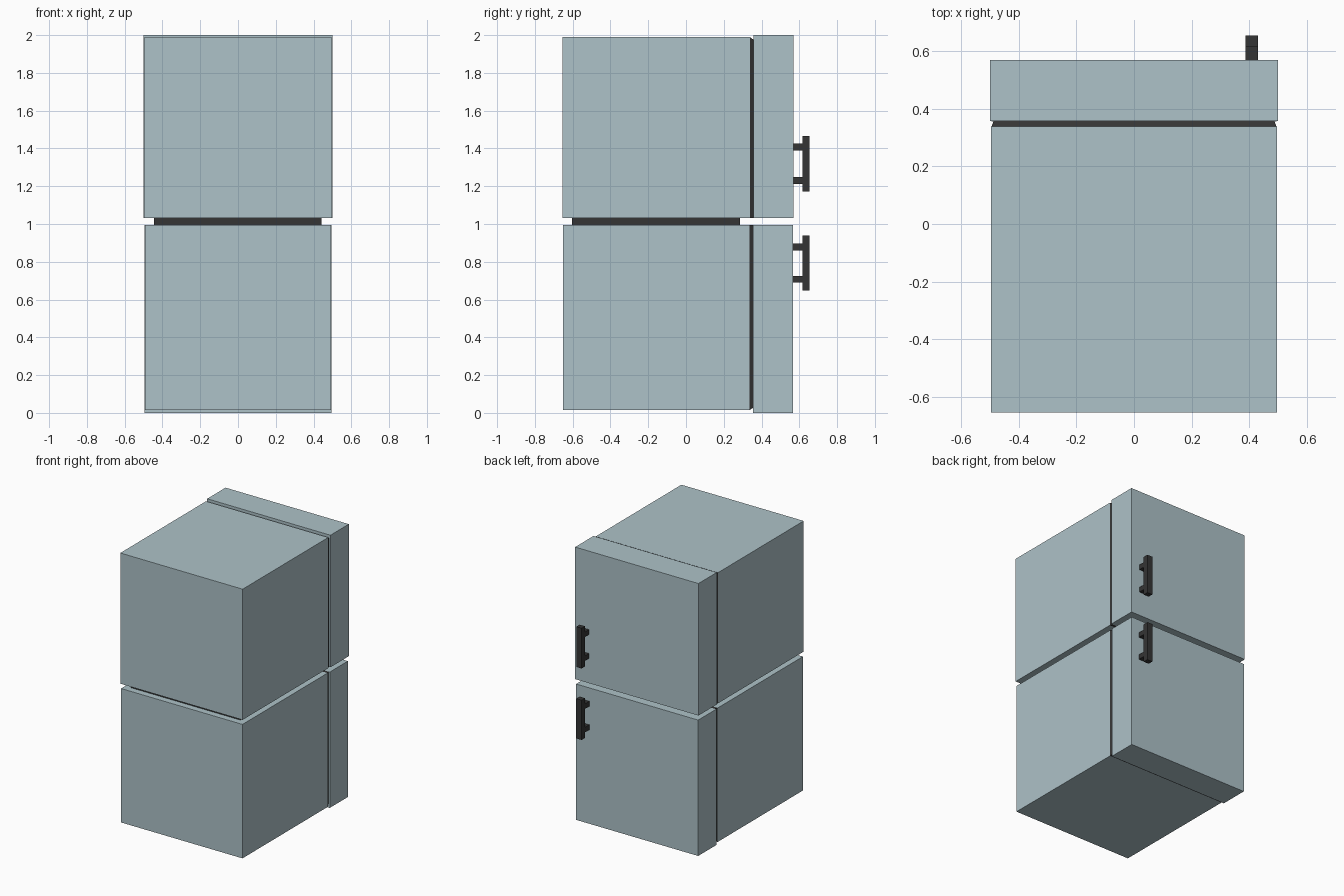
import bpy, bmesh

if "Cube" in bpy.data.objects:
    bpy.data.objects.remove(bpy.data.objects["Cube"])


def material(name, color):
    m = bpy.data.materials.new(name)
    m.diffuse_color = color
    m.use_nodes = True
    m.node_tree.nodes["Principled BSDF"].inputs["Base Color"].default_value = m.diffuse_color
    return m


STEEL = material("pale_blue_enamel", (0.42, 0.54, 0.58, 1))
DARK = material("dark_rubber", (0.035, 0.035, 0.035, 1))


def add_box(bm, x, y, z):
    """Box from (min, max) ranges; returns its vertices."""
    verts = bmesh.ops.create_cube(bm, size=1)["verts"]
    for v in verts:
        v.co = [r[0] if c < 0 else r[1] for c, r in zip(v.co, (x, y, z))]
    return verts


def make(name, mat, boxes, edit=None):
    bm = bmesh.new()
    for b in boxes:
        add_box(bm, *b)
    if edit:
        edit(bm)
    me = bpy.data.meshes.new(name)
    bm.to_mesh(me)
    bm.free()
    me.materials.append(mat)
    ob = bpy.data.objects.new(name, me)
    bpy.context.collection.objects.link(ob)
    return ob


def compartment(prefix, half, back, front, body_z, door_half, door_y, door_z, handle_z):
    # Cabinet body and door
    make(prefix + "_cabinet", STEEL, [((-half, half), (back, front), body_z)])
    make(prefix + "_door", STEEL, [((-door_half, door_half), door_y, door_z)])

    # Door seal, narrowing slightly towards the door
    def taper(bm):
        mid = sum(body_z) / 2
        outer_top = body_z[1] > 1.5
        for v in bm.verts:
            if v.co.y > (front + door_y[0]) / 2:
                v.co.x *= 0.985
                if (v.co.z > mid) == outer_top:
                    v.co.z += -0.014 if outer_top else 0.014
    seal_half = half - 0.001
    make(prefix + "_door_seal", DARK,
         [((-seal_half, seal_half), (front, door_y[0]), body_z)], taper)

    # Handle: grip bar on two posts
    x = (0.388, 0.431)
    z0, z1 = handle_z
    posts = [(x, (door_y[1], 0.616), (z, z + 0.037)) for z in (z0 + 0.041, z1 - 0.079)]
    make(prefix + "_handle", DARK, [(x, (0.616, 0.655), handle_z)] + posts)


compartment("upper", 0.496, -0.655, 0.338, (1.032, 1.99),
            0.5, (0.357, 0.57), (1.032, 2.0), (1.172, 1.467))
compartment("lower", 0.492, -0.651, 0.335, (0.014, 0.996),
            0.495, (0.356, 0.566), (0.0, 0.996), (0.648, 0.94))

# Dark spacer between the two compartments
make("middle_spacer", DARK, [((-0.445, 0.442), (-0.603, 0.285), (0.996, 1.032))])
